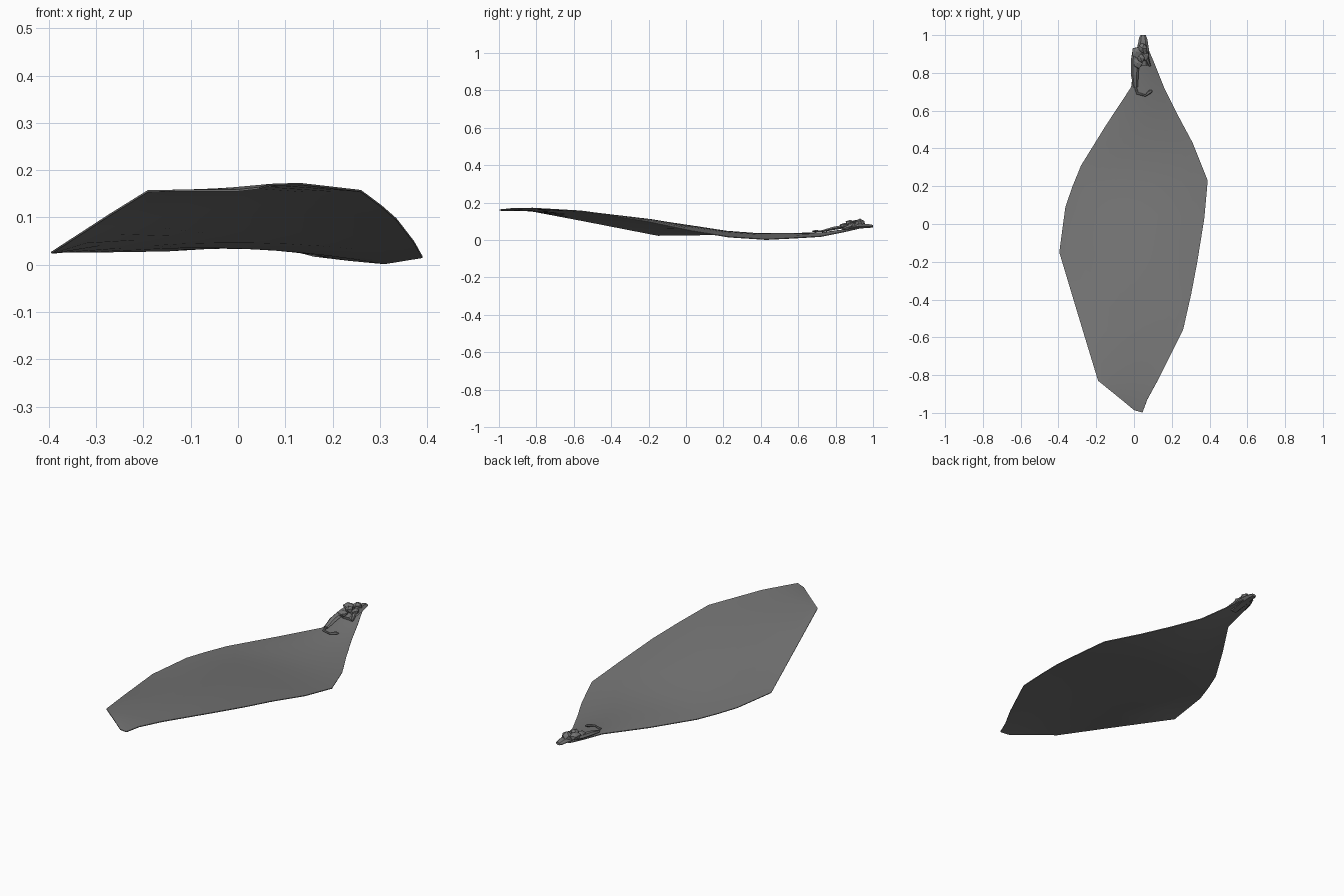
import bpy, bmesh, random
from mathutils import Vector, Matrix

if "Cube" in bpy.data.objects:
    bpy.data.objects.remove(bpy.data.objects["Cube"])

random.seed(4)
grey = bpy.data.materials.new("dark_grey")
grey.diffuse_color = (.18, .18, .18, 1)
grey.use_nodes = True
grey.node_tree.nodes["Principled BSDF"].inputs["Base Color"].default_value = grey.diffuse_color


def finish(name, bm):
    me = bpy.data.meshes.new(name)
    bmesh.ops.recalc_face_normals(bm, faces=bm.faces)
    bm.to_mesh(me)
    bm.free()
    me.materials.append(grey)
    ob = bpy.data.objects.new(name, me)
    bpy.context.collection.objects.link(ob)
    return ob


# Leaf blade: each row is left edge, right edge, arch height
rows = [
    ((0.00, -0.985, .157), (0.045, -0.998, .162), 0.0),
    ((-0.06, -0.935, .157), (0.07, -0.93, .169), 0.0),
    ((-0.19, -0.83, .156), (0.13, -0.82, .171), -0.004),
    ((-0.272, -0.56, .105), (0.26, -0.56, .156), 0.014),
    ((-0.335, -0.35, .064), (0.303, -0.37, .124), 0.030),
    ((-0.395, -0.15, .025), (0.335, -0.2, .096), 0.042),
    ((-0.363, 0.09, .028), (0.372, 0.03, .048), 0.034),
    ((-0.325, 0.20, .028), (0.39, 0.23, .016), 0.026),
    ((-0.28, 0.31, .028), (0.31, 0.43, .003), 0.020),
    ((-0.15, 0.52, .030), (0.235, 0.57, .010), 0.014),
    ((-0.015, 0.725, .038), (0.16, 0.72, .019), 0.008),
    ((0.00, 0.85, .055), (0.108, 0.85, .045), 0.005),
    ((0.02, 0.95, .068), (0.07, 0.94, .066), 0.003),
]
cols = 10
bm = bmesh.new()
grid = []
for left, right, arch in rows:
    line = []
    for i in range(cols + 1):
        t = i / cols
        p = Vector(left).lerp(Vector(right), t)
        p.z += arch * 4 * t * (1 - t)
        line.append(bm.verts.new(p))
    grid.append(line)
for a, b in zip(grid, grid[1:]):
    for i in range(cols):
        bm.faces.new((a[i], a[i + 1], b[i + 1], b[i]))
blade = finish("leaf_blade", bm)
solid = blade.modifiers.new("thickness", "SOLIDIFY")
solid.thickness = 0.004
solid.offset = 0
bpy.context.view_layer.objects.active = blade
blade.select_set(True)
bpy.ops.object.modifier_apply(modifier="thickness")
bpy.ops.object.shade_smooth_by_angle(angle=0.6)


# Tapered low-poly strands along a path
def strand(name, pts, radii, flat=1.0):
    bm = bmesh.new()
    pts = [Vector(p) for p in pts]
    rings = []
    for i, p in enumerate(pts):
        d = pts[min(i + 1, len(pts) - 1)] - pts[max(i - 1, 0)]
        side = d.cross(Vector((0, 0, 1))).normalized()
        up = side.cross(d).normalized()
        r = radii[i]
        rot = [(1, 0), (.5, .87), (-.5, .87), (-1, 0), (-.5, -.87), (.5, -.87)]
        rings.append([bm.verts.new(p + side * r * c + up * r * s * flat) for c, s in rot])
    for a, b in zip(rings, rings[1:]):
        for i in range(6):
            j = (i + 1) % 6
            bm.faces.new((a[i], a[j], b[j], b[i]))
    bm.faces.new(rings[0])
    bm.faces.new(rings[-1])
    return finish(name, bm)


strand("stem", [(.05, .84, .058), (.048, .92, .074), (.048, .97, .076), (.048, .985, .075), (.048, 1.0, .075)],
       [.028, .032, .024, .021, .014], .5)
strand("side_fold", [(.015, .91, .083), (.006, .87, .076), (.004, .79, .063), (.008, .725, .047)],
       [.024, .022, .02, .012], .5)
strand("curled_tip", [(.006, .73, .047), (.018, .692, .046), (.06, .68, .047),
                      (.085, .70, .048), (.096, .706, .046)],
       [.006, .007, .006, .010, .003], .7)
strand("right_tendril", [(.055, .92, .088), (.068, .875, .073), (.085, .835, .06)],
       [.014, .012, .005])

# Rough woody lumps at the stem base
lumps = [((.015, .91, .088), (.032, .036, .024)), ((.045, .93, .092), (.028, .03, .022)),
         ((.02, .85, .076), (.03, .034, .019)), ((.06, .895, .08), (.02, .036, .022)),
         ((.035, .88, .09), (.024, .028, .022))]
bm = bmesh.new()
for loc, size in lumps:
    m = Matrix.Translation(loc) @ Matrix.Diagonal((*size, 1))
    new = bmesh.ops.create_icosphere(bm, subdivisions=1, radius=1, matrix=m)["verts"]
    for v in new:
        v.co += (v.co - Vector(loc)) * random.uniform(-.25, .1)
finish("stem_lumps", bm)
